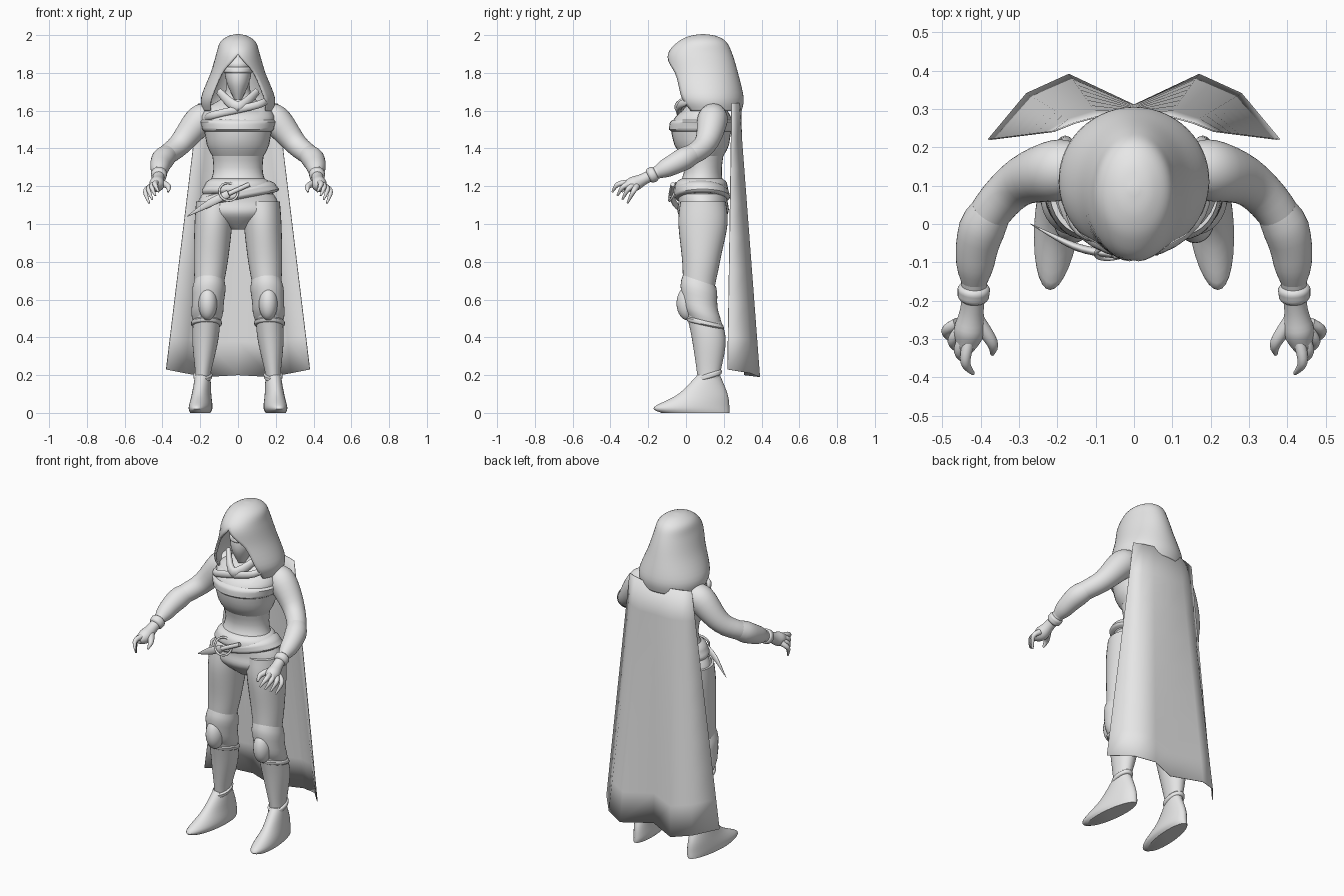
import bpy, bmesh, math
from mathutils import Vector

cube = bpy.data.objects.get("Cube")
if cube:
    bpy.data.objects.remove(cube)

grey = bpy.data.materials.new("light_grey")
grey.use_nodes = True
grey.diffuse_color = (.8, .8, .8, 1)
grey.node_tree.nodes["Principled BSDF"].inputs["Base Color"].default_value = grey.diffuse_color


def finish(name, bm, mirror=False, thickness=0):
    """Turn the bmesh into a named, shaded object."""
    bmesh.ops.remove_doubles(bm, verts=bm.verts, dist=.0005)
    bmesh.ops.recalc_face_normals(bm, faces=bm.faces)
    mesh = bpy.data.meshes.new(name)
    bm.to_mesh(mesh)
    bm.free()
    mesh.materials.append(grey)
    part = bpy.data.objects.new(name, mesh)
    bpy.context.collection.objects.link(part)
    bpy.ops.object.select_all(action='DESELECT')
    part.select_set(True)
    bpy.context.view_layer.objects.active = part
    bpy.ops.object.shade_smooth_by_angle(angle=math.radians(45))
    if mirror:
        part.modifiers.new("Mirror", 'MIRROR').use_mirror_merge = False
    if thickness:
        solidify = part.modifiers.new("Solidify", 'SOLIDIFY')
        solidify.thickness, solidify.offset = thickness, 0


def spline(points, steps=5):
    """Smooth curve through tuples of any length."""
    padded = [points[0], *points, points[-1]]
    curve = []
    for segment in zip(padded, padded[1:], padded[2:], padded[3:]):
        for step in range(steps):
            t = step / steps
            curve.append([b + t / 2 * (c - a + t * (2 * a - 5 * b + 4 * c - d + t * (3 * (b - c) + d - a)))
                          for a, b, c, d in zip(*segment)])
    return curve + [list(points[-1])]


def wrap(curve, key, start, stop, margin, steps=8):
    """Copy a stretch of a body curve, swollen by the margin with rounded ends."""
    result = []
    for step in range(steps + 1):
        s = step / steps
        value = start + (stop - start) * s
        for a, b in zip(curve, curve[1:]):
            if min(a[key], b[key]) <= value <= max(a[key], b[key]):
                f = (value - a[key]) / (b[key] - a[key])
                point = [p + (q - p) * f for p, q in zip(a, b)]
                break
        for radius in ((2, 3) if key == 0 else (3,)):
            point[radius] += margin * min(1, 6 * s * (1 - s))
        result.append(point)
    return result


def skin(bm, rows, closed):
    count = len(rows[0])
    for lower, upper in zip(rows, rows[1:]):
        for i in range(count if closed else count - 1):
            j = (i + 1) % count
            bm.faces.new((lower[i], lower[j], upper[j], upper[i]))


def loft(name, rings, mirror, sides=32):
    """Skin rings given as (centre, u axis, v axis) and cap both ends."""
    bm = bmesh.new()
    angles = [math.tau * i / sides for i in range(sides)]
    rows = [[bm.verts.new(centre + u * math.cos(a) + v * math.sin(a)) for a in angles]
            for centre, u, v in rings]
    skin(bm, rows, True)
    bm.faces.new(rows[0])
    bm.faces.new(rows[-1])
    finish(name, bm, mirror)


def column(name, curve, x=0, lean=0, shear=0, tilt_x=0, tilt_y=0):
    """Stack of level ellipses given as (z, y, half width, half depth)."""
    loft(name, [(Vector((x + lean * z, y, z)), Vector((width, 0, tilt_x)),
                 Vector((-shear * depth, depth, tilt_y))) for z, y, width, depth in curve], x != 0)


def tube(name, curve, flat=1, mirror=False):
    """Tube along points given as (x, y, z, radius)."""
    centres = [Vector(point[:3]) for point in curve]
    rings = []
    for i, centre in enumerate(centres):
        along = (centres[min(i + 1, len(curve) - 1)] - centres[max(i - 1, 0)]).normalized()
        side = along.cross(Vector((0, 0, 1))).normalized()
        radius = curve[i][3]
        rings.append((centre, side * radius * flat, side.cross(along) * radius))
    loft(name, rings, mirror)


def ball(name, centre, size):
    bm = bmesh.new()
    bmesh.ops.create_uvsphere(bm, u_segments=24, v_segments=16, radius=1)
    bmesh.ops.scale(bm, vec=size, verts=bm.verts)
    bmesh.ops.translate(bm, vec=centre, verts=bm.verts)
    finish(name, bm, mirror=True)


# Body, chest armour and belts
torso = spline([(.97, .09, .04, .05), (1.05, .09, .2, .13), (1.12, .09, .21, .13), (1.2, .08, .16, .12),
                (1.3, .09, .13, .1), (1.5, .08, .16, .14), (1.6, .1, .18, .12), (1.67, .12, .08, .07),
                (1.75, .1, .06, .06)])
column("torso", torso)
column("breastplate", wrap(torso, 0, 1.36, 1.6, .02))
column("chest_panel", wrap(torso, 0, 1.48, 1.56, .03))
column("belt", wrap(torso, 0, 1.16, 1.24, .02))
column("sash", wrap(torso, 0, 1.13, 1.19, .02), tilt_x=.04)

# Legs, with guards that follow the leg shape
leg = spline([(1.12, .09, .1, .12), (1, .09, .1, .13), (.8, .08, .09, .1), (.6, .07, .07, .08),
              (.4, .12, .07, .09), (.2, .12, .04, .06), (.1, .12, .04, .05)])
stance = {"x": .2, "lean": -.07}
column("leg", leg, **stance)
column("knee_guard", wrap(leg, 0, .7, .48, .015), tilt_y=-.03, **stance)
column("boot_top", wrap(leg, 0, .49, .46, .01), tilt_y=-.02, **stance)
column("ankle_cuff", wrap(leg, 0, .21, .18, .01), tilt_y=.02, **stance)
column("foot", spline([(0, .05, .05, .18), (.03, .03, .06, .2), (.1, .09, .05, .13), (.2, .12, .04, .06)]),
       shear=.1, **stance)
ball("knee_pad", (.16, .01, .58), (.05, .06, .09))

# Arms and hands
arm = spline([(.14, .14, 1.57, .06), (.2, .14, 1.55, .08), (.31, .1, 1.42, .06), (.4, -.02, 1.34, .05),
              (.42, -.2, 1.25, .03), (.43, -.28, 1.21, .04), (.44, -.33, 1.2, .02)])
tube("arm", arm, mirror=True)
tube("forearm_plate", wrap(arm, 1, .03, -.15, .01), mirror=True)
tube("wrist_cuff", wrap(arm, 1, -.16, -.2, .01), mirror=True)
index = [Vector(p) for p in ((.43, -.3, 1.22), (.44, -.36, 1.21), (.42, -.39, 1.17))]
little = [Vector(p) for p in ((.46, -.26, 1.2), (.49, -.28, 1.17), (.47, -.31, 1.11))]
for i, finger in enumerate(("index", "middle", "ring", "little")):
    joints = [a.lerp(b, i / 3) for a, b in zip(index, little)]
    tube(finger + "_finger", spline([(*p, r) for p, r in zip(joints, (.016, .013, .005))]), mirror=True)
tube("thumb", spline([(.41, -.25, 1.22, .02), (.37, -.31, 1.2, .015), (.37, -.34, 1.17, .005)]), mirror=True)

# Dagger and buckle ring
tube("dagger_blade", spline([(-.27, 0, 1.04, .002), (-.15, -.06, 1.11, .02), (-.05, -.08, 1.16, .02)]), flat=.5)
tube("dagger_grip", spline([(-.05, -.08, 1.16, .012), (.06, -.07, 1.21, .012)]))
bpy.ops.mesh.primitive_torus_add(major_radius=.05, minor_radius=.006, location=(-.05, -.07, 1.17),
                                 rotation=(1.2, 0, .2))
buckle = bpy.context.object
buckle.name = "buckle_ring"
buckle.data.materials.append(grey)
bpy.ops.object.shade_smooth()

# Masked head and scarf folds
head = spline([(1.66, .04, .02, .03), (1.75, .05, .06, .08), (1.84, .07, .07, .09), (1.93, .08, .03, .04)])
column("mask", head)
column("visor", wrap(head, 0, 1.8, 1.83, .006))
column("brow_cap", wrap(head, 0, 1.83, 1.92, .01))
tube("neck_scarf", spline([(-.1, .05, 1.7, .02), (0, -.04, 1.62, .03), (.1, .05, 1.7, .02)]), flat=.7)
tube("chest_scarf", spline([(-.17, .05, 1.56, .02), (-.12, -.03, 1.58, .02), (.1, -.03, 1.63, .02),
                            (.16, .04, 1.66, .02)]), flat=.7)

# Hood: arcs of (z, half width, front, back, share of the circle) left open at the face
hood = spline([(2, .01, .08, .1, 1), (1.99, .05, .02, .16, 1), (1.96, .09, -.04, .21, 1),
               (1.9, .11, -.09, .24, 1), (1.8, .14, -.09, .27, .8), (1.67, .19, -.08, .3, .74),
               (1.6, .18, -.04, .29, .7)])
bm = bmesh.new()
rows = []
for z, width, front, back, share in hood:
    angles = [math.pi * min(1, share) * i / 20 for i in range(-20, 21)]
    rows.append([bm.verts.new((width * math.sin(a), (front + back) / 2 + (back - front) / 2 * math.cos(a), z))
                 for a in angles])
skin(bm, rows, False)
bm.faces.new(rows[0][1:])
finish("hood", bm, thickness=.01)

# Cape: straight folds widening from the shoulders to the hem
half_hem = [(.38, .22, .23), (.28, .34, .21), (.17, .39, .19)]
hem = [(-x, y, z) for x, y, z in half_hem] + [(0, .31, .2)] + half_hem[::-1]
bm = bmesh.new()
rows = []
for step in range(9):
    row = []
    for x, y, z in hem:
        shoulder = Vector((x * .55, .29 - x * x / 3, 1.64))
        row.append(bm.verts.new(shoulder.lerp(Vector((x, y, z)), step / 8)))
    rows.append(row)
skin(bm, rows, False)
finish("cape", bm, thickness=.004)
